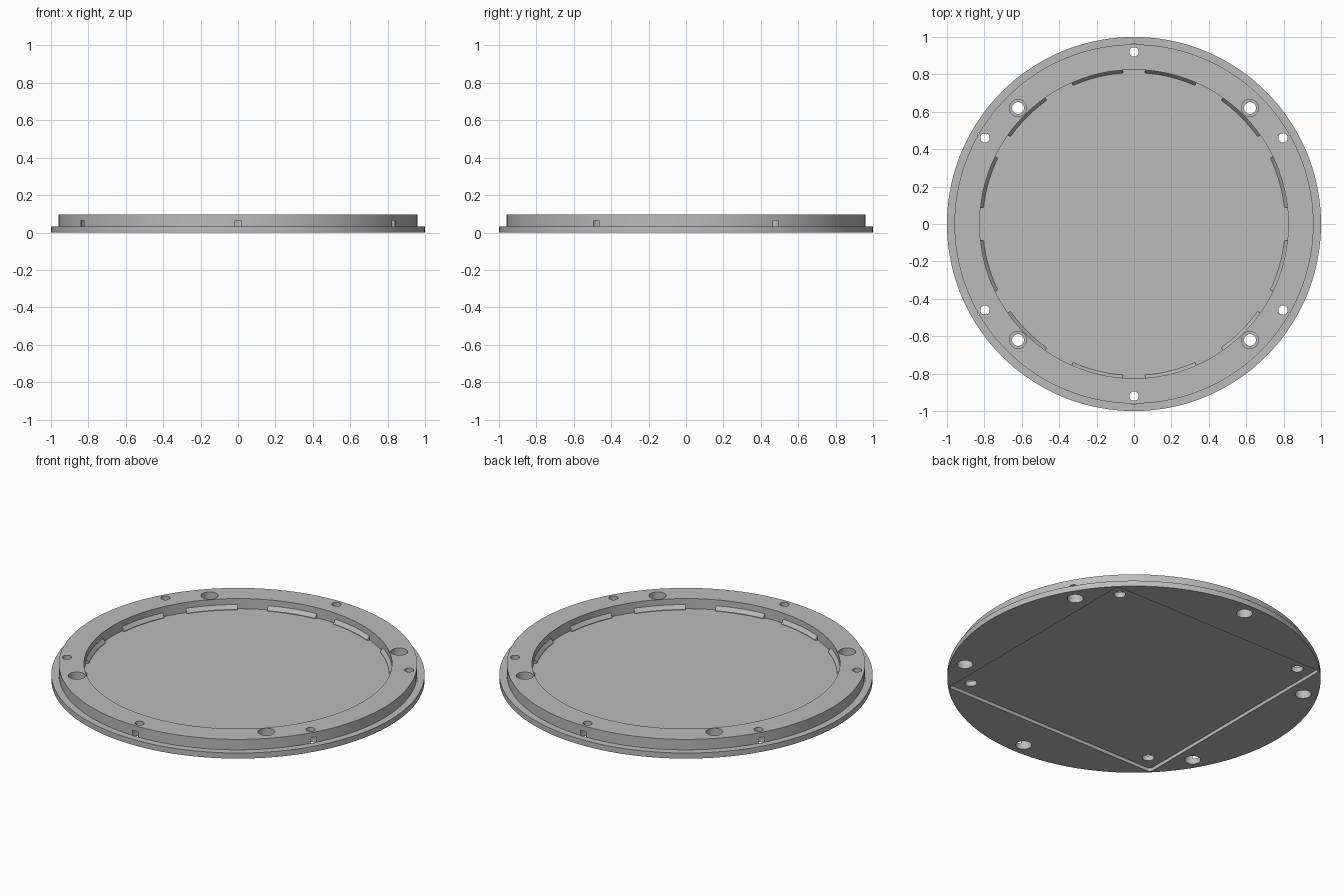
import bpy, bmesh, math
from mathutils import Vector

cube = bpy.data.objects.get("Cube")
if cube:
    bpy.data.objects.remove(cube, do_unlink=True)

grey = bpy.data.materials.new("plain_grey")
grey.use_nodes = True
colour = (0.5, 0.5, 0.5, 1)
grey.diffuse_color = colour
grey.node_tree.nodes["Principled BSDF"].inputs["Base Color"].default_value = colour

TOP, FLANGE, FLOOR, POCKET = 0.095, 0.033, 0.035, 0.02
INNER = 0.825


def polar(r, a, z=0.0):
    return Vector((r * math.cos(a), r * math.sin(a), z))


def finish(bm, name):
    bmesh.ops.recalc_face_normals(bm, faces=bm.faces[:])
    mesh = bpy.data.meshes.new(name)
    bm.to_mesh(mesh)
    bm.free()
    ob = bpy.data.objects.new(name, mesh)
    bpy.context.collection.objects.link(ob)
    mesh.materials.append(grey)
    return ob


def lathe(name, profile, steps=144):
    """Spin a profile of (radius, height) points around z."""
    bm = bmesh.new()
    verts = [bm.verts.new((r, 0, z)) for r, z in profile]
    edges = [bm.edges.new(p) for p in zip(verts, verts[1:])]
    bmesh.ops.spin(bm, geom=verts + edges, cent=(0, 0, 0), axis=(0, 0, 1),
                   angle=math.tau, steps=steps, use_merge=True)
    bmesh.ops.remove_doubles(bm, verts=bm.verts[:], dist=1e-5)
    # Cap both ends with a single flat face
    bmesh.ops.holes_fill(bm, edges=[e for e in bm.edges if e.is_boundary])
    return finish(bm, name)


def prism(bm, outline, z0, z1):
    """Closed prism from a flat outline."""
    face = bm.faces.new([bm.verts.new((p[0], p[1], z0)) for p in outline])
    out = bmesh.ops.extrude_face_region(bm, geom=[face])["geom"]
    # The starting face stays as the lower cap
    if not face.is_valid or len(face.verts) == 0:
        return
    moved = [v for v in out if isinstance(v, bmesh.types.BMVert)]
    bmesh.ops.translate(bm, vec=(0, 0, z1 - z0), verts=moved)


def circle(c, r, n=32):
    return [c + polar(r, math.tau * i / n) for i in range(n)]


def cut(target, name, outlines, z0, z1):
    """Subtract prisms from the target, then remove the cutter."""
    bm = bmesh.new()
    for outline in outlines:
        prism(bm, outline, z0, z1)
    cutter = finish(bm, name)
    cutter.hide_render = True
    mod = target.modifiers.new(name, "BOOLEAN")
    mod.operation, mod.solver, mod.object = "DIFFERENCE", "EXACT", cutter
    bpy.context.view_layer.objects.active = target
    bpy.ops.object.modifier_apply(modifier=name)
    bpy.data.objects.remove(cutter, do_unlink=True)


# Round base with flange, raised rim and shallow tray floor
base = lathe("round_base", [(INNER, FLOOR), (INNER, TOP), (0.96, TOP),
                            (0.96, FLANGE), (1, FLANGE), (1, 0)])

# Square pocket with rounded corners on the underside
half, fillet = 0.705, 0.02
square = []
for q in range(4):
    corner = polar((half - fillet) * math.sqrt(2), math.radians(45 + 90 * q))
    square += [corner + polar(fillet, math.radians(90 * q + 15 * i)) for i in range(7)]
cut(base, "square_pocket", [square], -0.1, POCKET)

# Six screw holes, recessed from below so the recess breaks through the rim side
screws = [polar(0.92, math.radians(30 + 60 * i)) for i in range(6)]
cut(base, "screw_hole", [circle(c, 0.025) for c in screws], -0.1, 0.2)
cut(base, "screw_recess", [circle(c, 0.043) for c in screws], -0.1, 0.064)

# Four mounting holes, recessed from above
mounts = [polar(0.877, math.radians(45 + 90 * i)) for i in range(4)]
cut(base, "mount_hole", [circle(c, 0.032) for c in mounts], -0.1, 0.2)
cut(base, "mount_recess", [circle(c, 0.046) for c in mounts], 0.05, 0.2)

bpy.ops.object.select_all(action="DESELECT")
base.select_set(True)
bpy.context.view_layer.objects.active = base
bpy.ops.object.shade_smooth_by_angle(angle=math.radians(30))


# Twelve sloped clips along the foot of the inner wall
def clip(name, centre, spread=9.8, n=8):
    bm = bmesh.new()
    rows = []
    for i in range(n + 1):
        a = math.radians(centre - spread + 2 * spread * i / n)
        rows.append([bm.verts.new(polar(r, a, z)) for r, z in (
            (INNER + 0.004, FLOOR - 0.003), (INNER - 0.016, FLOOR - 0.003),
            (INNER - 0.016, FLOOR + 0.003), (INNER + 0.004, FLOOR + 0.03))])
    for a, b in zip(rows, rows[1:]):
        for k in range(4):
            bm.faces.new((a[k], a[k - 1], b[k - 1], b[k]))
    bm.faces.new(rows[0])
    bm.faces.new(rows[-1])
    return finish(bm, name)


for a in (16, 45, 76):
    for i, angle in enumerate((a, 180 - a, 180 + a, -a)):
        clip(f"wall_clip_{a}_{i + 1}", angle)
